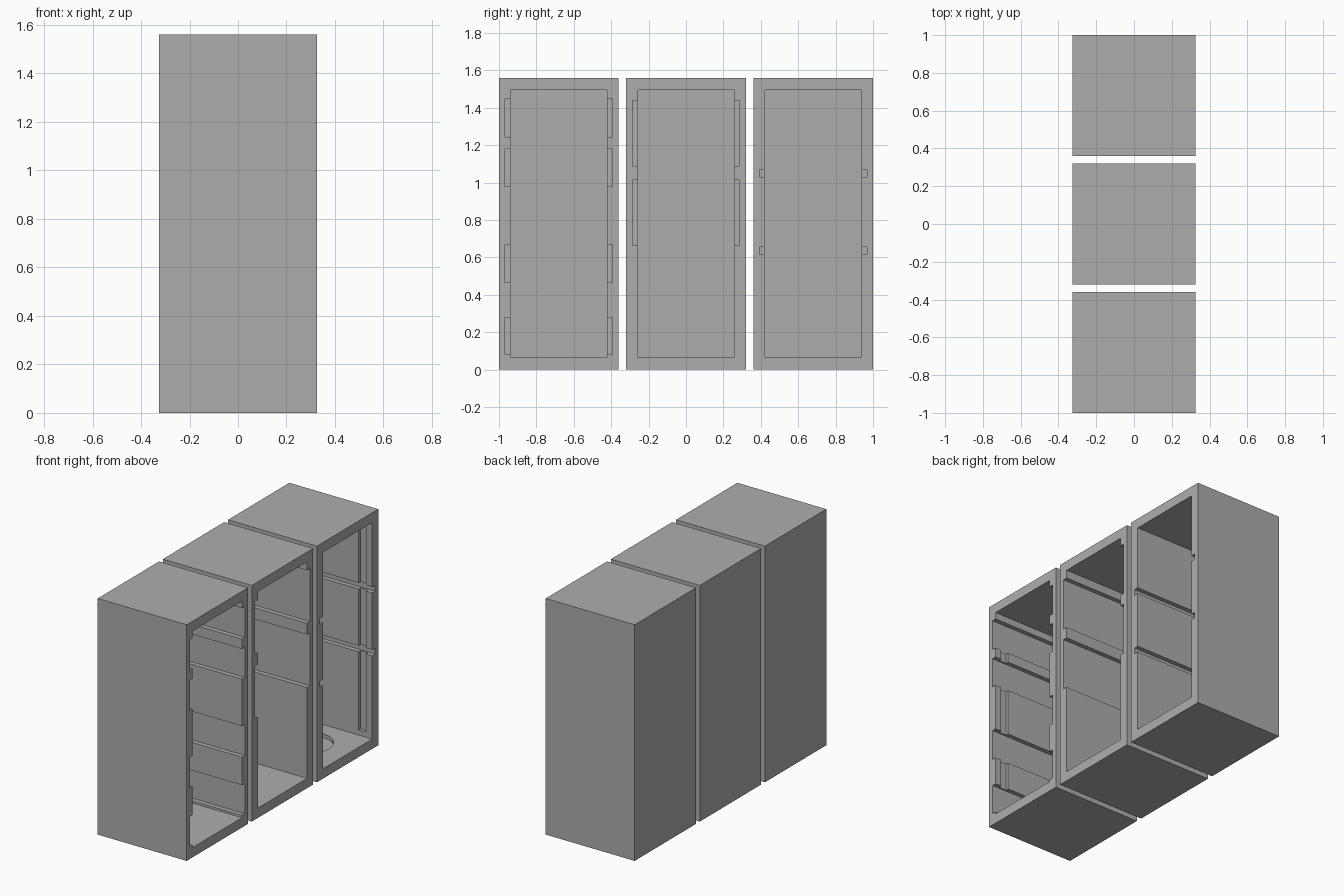
import bpy
import bmesh
from mathutils import Matrix, Vector

if "Cube" in bpy.data.objects:
    bpy.data.objects.remove(bpy.data.objects["Cube"], do_unlink=True)

grey = bpy.data.materials.new("plain grey")
grey.use_nodes = True
colour = (0.42, 0.42, 0.42, 1)
grey.diffuse_color = colour
grey.node_tree.nodes["Principled BSDF"].inputs["Base Color"].default_value = colour

HALF = 0.325      # half depth of a cabinet along x
HEIGHT = 1.56
WALL = 0.065
GROOVE = 0.03     # how far grooves go into the side walls


def add_object(name, bm):
    mesh = bpy.data.meshes.new(name)
    bm.to_mesh(mesh)
    bm.free()
    mesh.materials.append(grey)
    ob = bpy.data.objects.new(name, mesh)
    bpy.context.collection.objects.link(ob)
    return ob


def box(name, low, high):
    low, high = Vector(low), Vector(high)
    bm = bmesh.new()
    bmesh.ops.create_cube(bm, size=1, matrix=Matrix.Translation((low + high) / 2)
                          @ Matrix.Diagonal((*(high - low), 1)))
    return add_object(name, bm)


def disc(name, centre, radius, depth):
    bm = bmesh.new()
    bmesh.ops.create_cone(bm, cap_ends=True, segments=48, radius1=radius,
                          radius2=radius, depth=depth,
                          matrix=Matrix.Translation(centre))
    return add_object(name, bm)


def cut(body, cutter):
    cutter.hide_render = True
    mod = body.modifiers.new("cut", "BOOLEAN")
    mod.operation = "DIFFERENCE"
    mod.solver = "EXACT"
    mod.object = cutter
    bpy.context.view_layer.objects.active = body
    bpy.ops.object.modifier_apply(modifier=mod.name)
    bpy.data.objects.remove(cutter, do_unlink=True)


def cabinet(name, y, grooves):
    """Shell open towards +x, with runner grooves in both side walls."""
    half_y, inner = 0.32, 0.257
    body = box(name, (-HALF, y - half_y, 0), (HALF, y + half_y, HEIGHT))
    cut(body, box("opening_cutter", (-HALF + WALL, y - inner, WALL),
                  (HALF + 0.1, y + inner, HEIGHT - WALL)))
    for low, high in grooves:
        for side in (-1, 1):
            a, b = sorted((y + side * (inner - 0.05), y + side * (inner + GROOVE)))
            cut(body, box("groove_cutter", (-0.22, a, low), (HALF + 0.1, b, high)))
    return body


def wall_channel(body, y, side):
    """Upright channel just behind the opening."""
    a, b = sorted((y + side * 0.2, y + side * 0.277))
    cut(body, box("channel_cutter", (0.225, a, 0.1), (0.28, b, 1.45)))


front_cabinet = cabinet("front_cabinet", -0.68,
                        [(0.08, 0.28), (0.465, 0.67), (0.98, 1.18), (1.245, 1.45)])
wall_channel(front_cabinet, -0.68, -1)

middle_cabinet = cabinet("middle_cabinet", 0, [(0.665, 1.015), (1.09, 1.44)])

back_cabinet = cabinet("back_cabinet", 0.68, [(0.615, 0.655), (1.03, 1.07)])
wall_channel(back_cabinet, 0.68, 1)

# Round recess in the floor of the back cabinet
cut(back_cabinet, disc("floor_recess_cutter", (0.04, 0.68, WALL), 0.15, 0.05))
